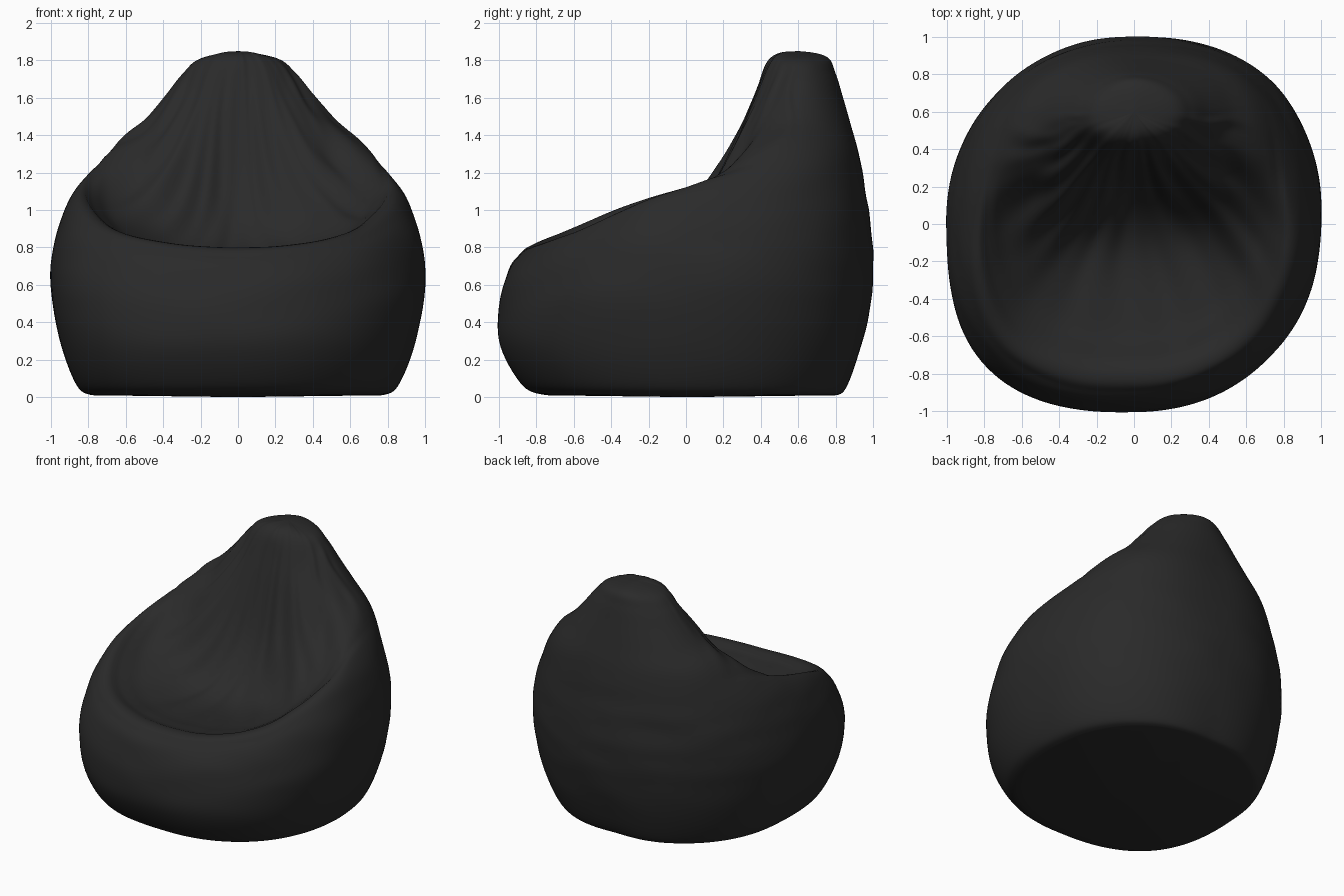
import bpy, bmesh, math
from mathutils import Vector, noise

if "Cube" in bpy.data.objects:
    bpy.data.objects.remove(bpy.data.objects["Cube"])

CY = 0.6                      # y of the peak: all profiles radiate from here
ANGLES, STEPS = 240, 7        # resolution around, and per profile span

# Profiles from base edge up to crown: (fraction of outline radius, height),
# for directions in degrees seen from the peak (-90 = front, 90 = back)
PROFILES = {
    -90: [(.84, .01), (.92, .06), (.995, .27), (1, .48), (.975, .65), (.94, .745),
          (.88, .80), (.70, .75), (.44, .76), (.26, 1.05), (.145, 1.60), (.095, 1.81)],
    -65: [(.83, .01), (.91, .06), (.985, .27), (1, .50), (.97, .70), (.93, .81),
          (.87, .87), (.70, .80), (.47, .83), (.30, 1.12), (.17, 1.58), (.10, 1.81)],
    -42: [(.79, .01), (.87, .06), (.95, .27), (1, .55), (.985, .78), (.93, .97),
          (.84, 1.08), (.70, 1.03), (.54, 1.12), (.40, 1.31), (.25, 1.58), (.14, 1.81)],
    -18: [(.74, .01), (.83, .06), (.93, .27), (1, .58), (.98, .82), (.92, 1.03),
          (.82, 1.20), (.68, 1.34), (.52, 1.45), (.40, 1.58), (.30, 1.71), (.20, 1.81)],
    20: [(.62, .01), (.73, .06), (.88, .27), (.98, .55), (1, .78), (.95, 1.0),
         (.89, 1.18), (.81, 1.33), (.67, 1.47), (.54, 1.60), (.42, 1.72), (.29, 1.81)],
    90: [(.50, .01), (.65, .06), (.84, .27), (.97, .50), (1, .72), (.96, .95),
         (.88, 1.15), (.80, 1.32), (.70, 1.46), (.60, 1.60), (.50, 1.73), (.38, 1.82)],
}


def spline(keys, vals, t):
    """Smooth curve through vals at uneven keys (first and last are guides)."""
    i = 1
    while i < len(keys) - 3 and t > keys[i + 1]:
        i += 1
    h = keys[i + 1] - keys[i]
    s = (t - keys[i]) / h
    m0 = (vals[i + 1] - vals[i - 1]) / (keys[i + 1] - keys[i - 1]) * h
    m1 = (vals[i + 2] - vals[i]) / (keys[i + 2] - keys[i]) * h
    return ((2*s**3 - 3*s*s + 1) * vals[i] + (s**3 - 2*s*s + s) * m0
            + (3*s*s - 2*s**3) * vals[i + 1] + (s**3 - s*s) * m1)


def outline_radius(c, s):
    """Distance from the peak to the plan outline, fuller front left and back right."""
    lo, hi = 0.0, 2.5
    for _ in range(30):
        r = (lo + hi) / 2
        x, y = r * c, CY + r * s
        n = (2.4 if x > 0 else 2.1) if y > 0 else (2.1 if x > 0 else 2.75)
        if abs(x) ** n + abs(y) ** n < 1:
            lo = r
        else:
            hi = r
    return lo


def bump(u, centre, width):
    return math.exp(-((u - centre) / width) ** 2)


dirs = sorted(PROFILES)
keys = [-115] + dirs + [160]
order = [dirs[1]] + dirs + [dirs[-2]]
stations = list(range(-1, 14))

# Bean bag skin
bm = bmesh.new()
rings = []
n_u = 12 * STEPS
for a in range(ANGLES):
    ang = 2 * math.pi * a / ANGLES - math.pi / 2
    c, s = math.cos(ang), math.sin(ang)
    elev = math.degrees(math.asin(max(-1, min(1, s))))
    R = outline_radius(c, s)
    prof = [Vector((spline(keys, [PROFILES[d][k][0] for d in order], elev) * R,
                    spline(keys, [PROFILES[d][k][1] for d in order], elev)))
            for k in range(12)]
    prof = [prof[0] - Vector((.1, 0))] + prof + [Vector((0, 1.85)), Vector((-.15, 1.84))]
    front = max(0.0, min(1.0, (-s + .1) * 1.6))
    col = []
    for j in range(n_u):
        u = j / STEPS
        r = spline(stations, [p.x for p in prof], u)
        z = spline(stations, [p.y for p in prof], u)
        # folds fanning up the back rest, stitched seam, and soft cloth ripples
        wob = noise.noise((u * .5, c * 2, s * 2))
        fold = math.sin(ang * 15 + 4 * wob) * noise.noise((c * 4, s * 4, u * .35 + 4))
        z += .08 * front * bump(u, 8.6, 1.5) * fold
        z -= .012 * front * bump(u, 6.35, .14)
        rip = noise.noise((c * r * 2.5, s * r * 2.5, z * 7))
        r += .010 * rip * bump(u, 4.5, 2.2)
        col.append(bm.verts.new((r * c, CY + r * s, max(z, 0.0))))
    rings.append(col)

crown = bm.verts.new((0, CY, 1.85))
base = bm.verts.new((0, 0, 0))
for a in range(ANGLES):
    p, q = rings[a], rings[(a + 1) % ANGLES]
    for j in range(n_u - 1):
        bm.faces.new((p[j], q[j], q[j + 1], p[j + 1]))
    bm.faces.new((p[-1], q[-1], crown))
    bm.faces.new((q[0], p[0], base))
bmesh.ops.recalc_face_normals(bm, faces=bm.faces)

mesh = bpy.data.meshes.new("bean_bag")
bm.to_mesh(mesh)
bm.free()
bag = bpy.data.objects.new("bean_bag", mesh)
bpy.context.collection.objects.link(bag)

# Charcoal fabric
mat = bpy.data.materials.new("charcoal_fabric")
mat.diffuse_color = (0.023, 0.023, 0.023, 1)
mat.use_nodes = True
mat.node_tree.nodes["Principled BSDF"].inputs["Base Color"].default_value = mat.diffuse_color
mesh.materials.append(mat)
for f in mesh.polygons:
    f.use_smooth = True
